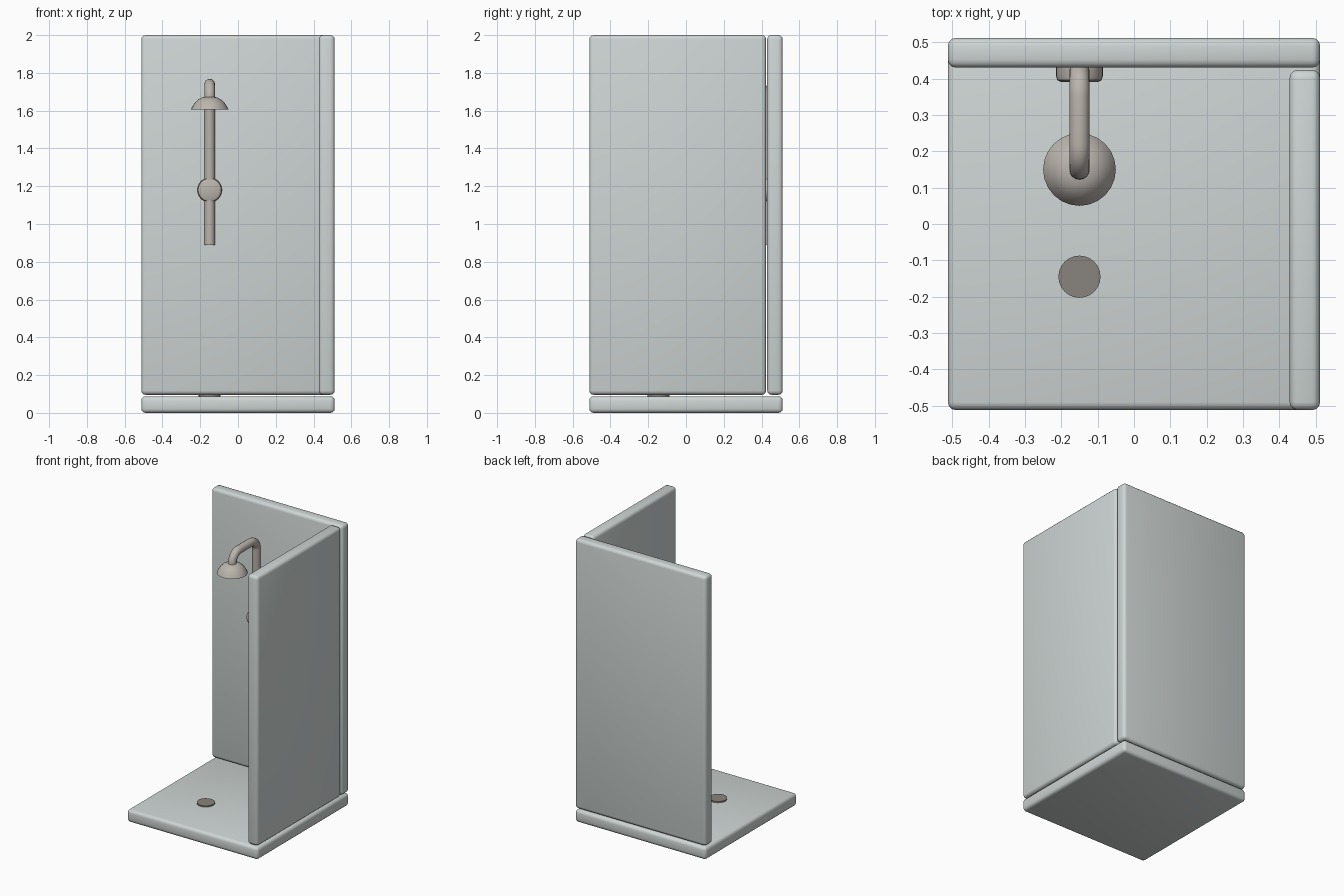
import bpy, bmesh
from math import sin, cos, pi, radians
from mathutils import Matrix

if "Cube" in bpy.data.objects:
    bpy.data.objects.remove(bpy.data.objects["Cube"])

X = -0.15          # fixture centre line
PIPE_Y = 0.42
HEAD_Y = 0.15


def material(name, rgb):
    m = bpy.data.materials.new(name)
    m.diffuse_color = (*rgb, 1)
    m.use_nodes = True
    m.node_tree.nodes["Principled BSDF"].inputs["Base Color"].default_value = m.diffuse_color
    return m


PANEL = material("panel_grey", (0.62, 0.67, 0.66))
METAL = material("metal", (0.50, 0.46, 0.42))
DARK = material("drain_grey", (0.25, 0.23, 0.21))


def finish(bm, name, mat):
    bmesh.ops.recalc_face_normals(bm, faces=bm.faces)
    me = bpy.data.meshes.new(name)
    bm.to_mesh(me)
    bm.free()
    ob = bpy.data.objects.new(name, me)
    bpy.context.collection.objects.link(ob)
    me.materials.append(mat)
    bpy.ops.object.select_all(action='DESELECT')
    ob.select_set(True)
    bpy.context.view_layer.objects.active = ob
    bpy.ops.object.shade_smooth_by_angle(angle=radians(35))
    return ob


def panel(name, lo, hi):
    """Slab with rounded edges between two corners."""
    bm = bmesh.new()
    bmesh.ops.create_cube(bm, size=1)
    for v in bm.verts:
        v.co = [hi[i] if v.co[i] > 0 else lo[i] for i in range(3)]
    bmesh.ops.bevel(bm, geom=bm.edges[:], offset=0.022, segments=3,
                    profile=0.5, affect='EDGES')
    return finish(bm, name, PANEL)


def lathe(name, profile, matrix, mat, sides=24):
    """Closed solid turned about local z from (radius, height) points."""
    bm = bmesh.new()
    rings = [[bm.verts.new((r * cos(2 * pi * k / sides), r * sin(2 * pi * k / sides), h))
              for k in range(sides)] for r, h in profile]
    for a, b in zip(rings, rings[1:]):
        for k in range(sides):
            j = (k + 1) % sides
            bm.faces.new((a[k], a[j], b[j], b[k]))
    bm.faces.new(rings[0][::-1])
    bm.faces.new(rings[-1])
    bm.transform(matrix)
    return finish(bm, name, mat)


# Tray and two walls
panel("tray", (-0.512, -0.512, 0.0), (0.512, 0.512, 0.088))
panel("back_wall", (-0.512, 0.43, 0.096), (0.512, 0.512, 2.0))
panel("side_wall", (0.428, -0.512, 0.096), (0.512, 0.424, 2.0))

# Pipe: a swept ring up the wall, over two bends and down to the head
R, TOP, r = 0.07, 1.74, 0.028
path = [(PIPE_Y, 0.89, 0)]                       # y, z, direction angle
for centre, start in ((PIPE_Y - R, 0), (HEAD_Y + R, pi / 2)):
    for i in range(9):
        a = start + pi / 2 * i / 8
        path.append((centre + R * cos(a), TOP - R + R * sin(a), a))
path.append((HEAD_Y, 1.64, pi))
bm = bmesh.new()
N = 16
rings = []
for y, z, a in path:
    rings.append([bm.verts.new((X + r * cos(2 * pi * k / N),
                                y + r * sin(2 * pi * k / N) * cos(a),
                                z + r * sin(2 * pi * k / N) * sin(a))) for k in range(N)])
for p, q in zip(rings, rings[1:]):
    for k in range(N):
        j = (k + 1) % N
        bm.faces.new((p[k], p[j], q[j], q[k]))
bm.faces.new(rings[0])
bm.faces.new(rings[-1])
finish(bm, "pipe", METAL)

# Domed shower head
lathe("shower_head", [(0.1, 1.605), (0.092, 1.622), (0.078, 1.643), (0.061, 1.659),
                      (0.042, 1.669), (0.02, 1.674)],
      Matrix.Translation((X, HEAD_Y, 0)), METAL)

# Rounded valve knob on the wall
lathe("valve_knob", [(0.065, -0.02), (0.065, 0.022), (0.061, 0.034), (0.05, 0.04)],
      Matrix.Translation((X, 0.43, 1.18)) @ Matrix.Rotation(pi / 2, 4, 'X'), METAL)

# Drain cover
lathe("drain", [(0.058, 0.07), (0.058, 0.097)],
      Matrix.Translation((X, -0.145, 0)), DARK)
